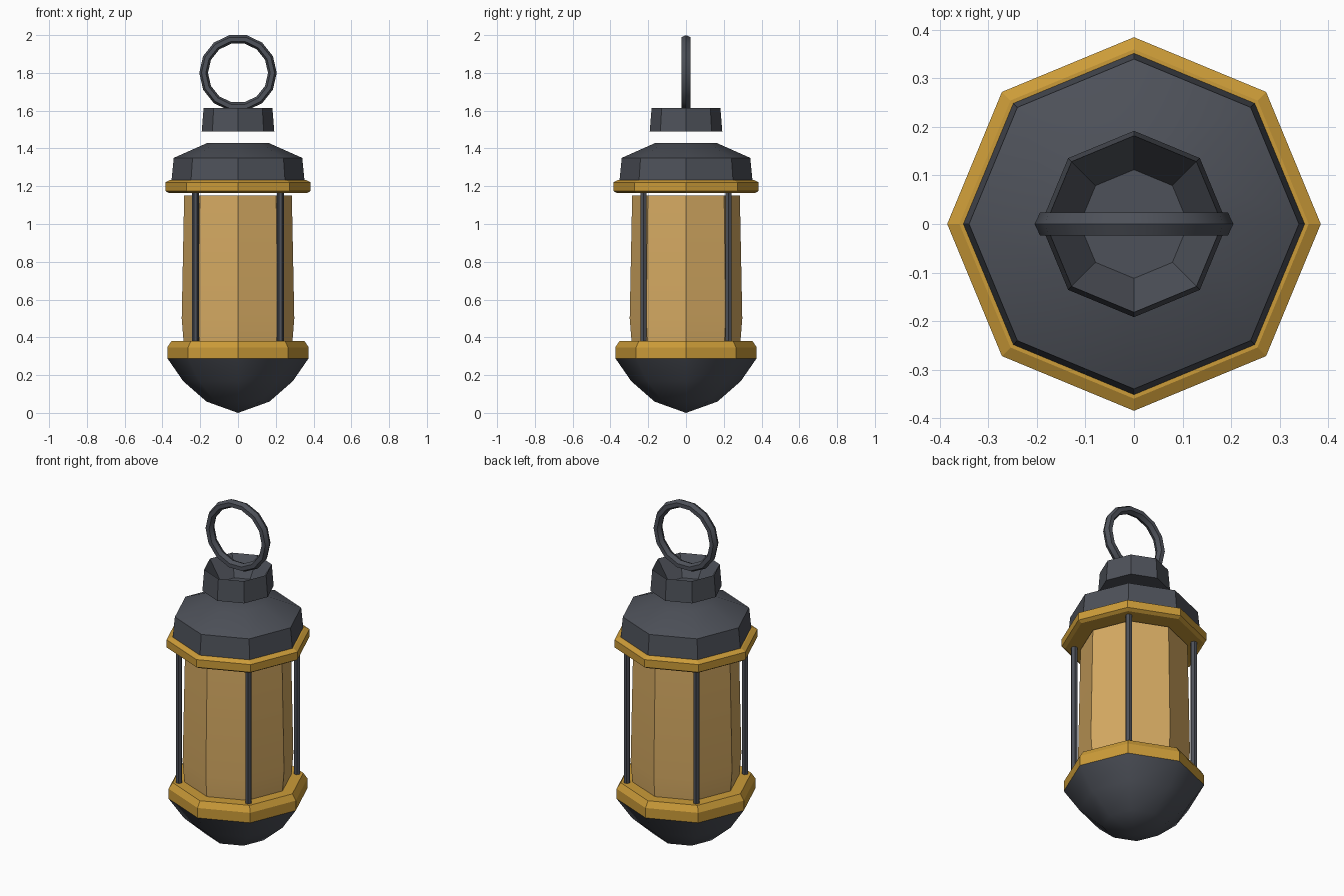
import bpy, math
from math import cos, sin, pi, radians

if "Cube" in bpy.data.objects:
    bpy.data.objects.remove(bpy.data.objects["Cube"])


def material(name, rgb):
    m = bpy.data.materials.new(name)
    m.diffuse_color = (*rgb, 1)
    m.use_nodes = True
    m.node_tree.nodes["Principled BSDF"].inputs["Base Color"].default_value = m.diffuse_color
    return m


IRON = material("dark_iron", (0.075, 0.082, 0.100))
BRASS = material("brass", (0.60, 0.33, 0.040))
GLASS = material("amber_glass", (0.68, 0.41, 0.125))


def make(name, verts, faces, mat, smooth=None):
    me = bpy.data.meshes.new(name)
    me.from_pydata(verts, [], faces)
    me.materials.append(mat)
    ob = bpy.data.objects.new(name, me)
    bpy.context.collection.objects.link(ob)
    if smooth:
        bpy.context.view_layer.objects.active = ob
        ob.select_set(True)
        bpy.ops.object.shade_smooth_by_angle(angle=radians(smooth))
        ob.select_set(False)
    return ob


def lathe(name, profile, mat, sides=8, centre=(0, 0), smooth=None):
    """Spin a bottom-to-top (radius, z) profile; ends are capped, radius 0 is a tip."""
    verts, rings, faces = [], [], []
    for r, z in profile:
        n = 1 if r == 0 else sides
        rings.append([len(verts) + i for i in range(n)])
        verts += [(centre[0] + r * cos(2 * pi * i / sides),
                   centre[1] + r * sin(2 * pi * i / sides), z) for i in range(n)]
    for a, b in zip(rings, rings[1:]):
        for i in range(sides):
            j = (i + 1) % sides
            if len(a) == 1:
                faces.append((a[0], b[j], b[i]))
            else:
                faces.append((a[i], a[j], b[j], b[i]))
    if len(rings[0]) > 1:
        faces.append(rings[0][::-1])
    if len(rings[-1]) > 1:
        faces.append(rings[-1])
    return make(name, verts, faces, mat, smooth)


# Rounded bowl underneath
lathe("bottom_bowl", [(0, 0), (0.167, 0.06), (0.29, 0.168), (0.374, 0.289)], IRON, smooth=60)

# Brass rims
lathe("lower_rim", [(0.374, 0.289), (0.374, 0.347), (0.352, 0.381)], BRASS)
lathe("upper_rim", [(0.365, 1.163), (0.385, 1.175), (0.385, 1.22), (0.36, 1.233)], BRASS)

# Glass body
lathe("glass", [(0.288, 0.375), (0.298, 0.5), (0.285, 1.15)], GLASS, smooth=30)

# Four corner posts
for i, (sx, sy) in enumerate([(-1, -1), (1, -1), (1, 1), (-1, 1)]):
    lathe(f"post_{i + 1}", [(0.018, 0.36), (0.018, 1.17)], IRON, sides=6,
          centre=(0.225 * sx, 0.225 * sy))

# Roof, and the floating hollow cap above it
lathe("roof", [(0.352, 1.23), (0.34, 1.35), (0.16, 1.43)], IRON, smooth=30)
lathe("cap", [(0.192, 1.49), (0.182, 1.615), (0.112, 1.50)], IRON)

# Hanging ring, standing in the xz plane
N, M, R, T = 14, 6, 0.182, 0.023
ring_verts = [((R + T * cos(2 * pi * k / M)) * cos(2 * pi * i / N),
               1.2 * T * sin(2 * pi * k / M),
               1.8 + (R + T * cos(2 * pi * k / M)) * sin(2 * pi * i / N))
              for i in range(N) for k in range(M)]
ring_faces = [(i * M + k, i * M + (k + 1) % M,
               (i + 1) % N * M + (k + 1) % M, (i + 1) % N * M + k)
              for i in range(N) for k in range(M)]
make("hanging_ring", ring_verts, ring_faces, IRON, smooth=30)
